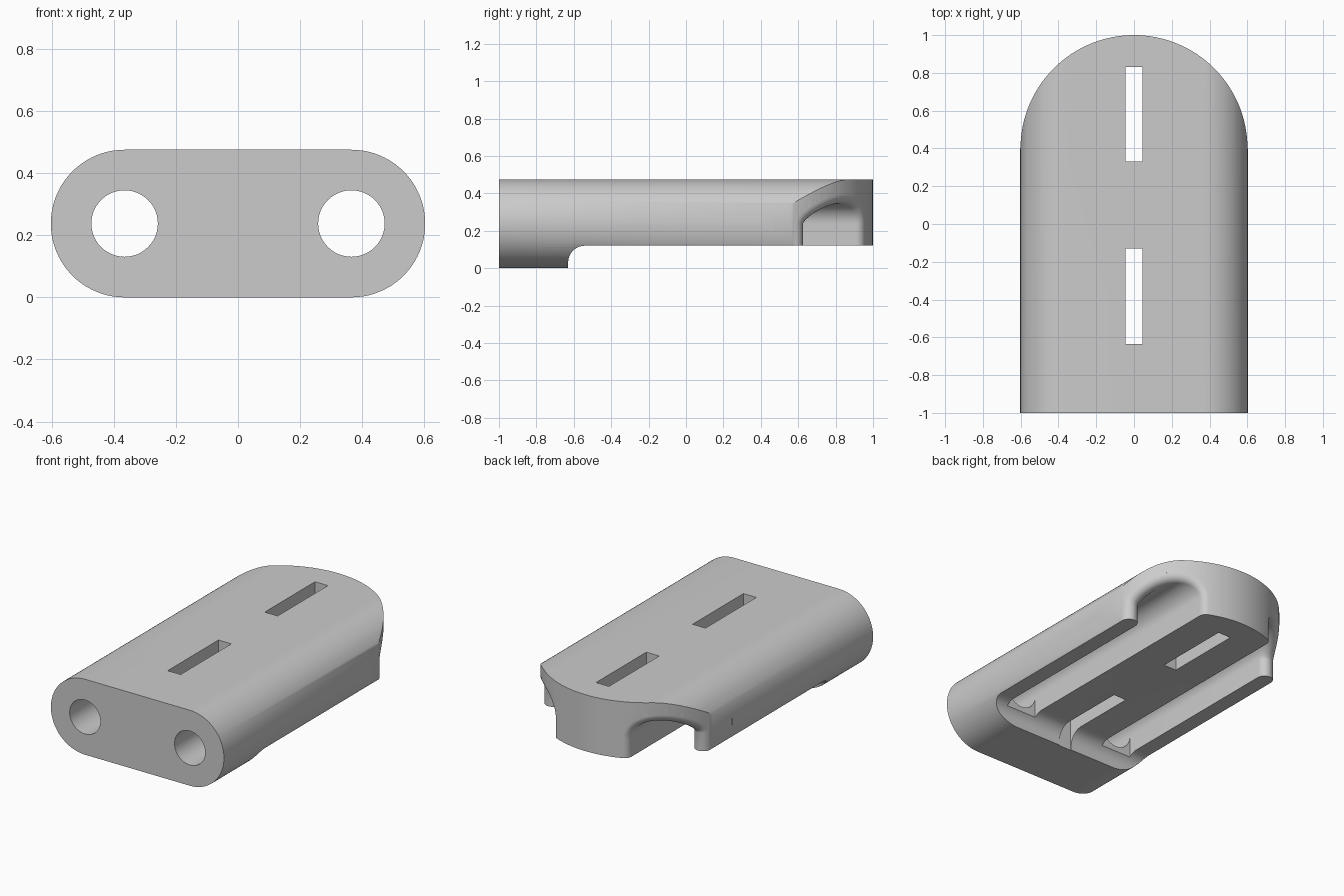
import bpy, bmesh
from math import sin, cos, pi, sqrt
from mathutils import Vector

if "Cube" in bpy.data.objects:
    bpy.data.objects.remove(bpy.data.objects["Cube"], do_unlink=True)

HALF_W, MID_Z = 0.6, 0.2375        # body half width and mid height
BORE_X, BORE_R = 0.365, 0.107      # bore centre and radius
BACK_Y, BACK_R = 0.399, 0.601      # rounded back end
LIP = 0.05                         # rounding of the bore mouths
FLOOR = 0.12                       # underside height behind the foot


def loft(name, rings):
    """Closed solid through rings of equal point count."""
    bm = bmesh.new()
    loops = [[bm.verts.new(p) for p in ring] for ring in rings]
    n = len(loops[0])
    for a, b in zip(loops, loops[1:]):
        for i in range(n):
            j = (i + 1) % n
            bm.faces.new((a[i], a[j], b[j], b[i]))
    bm.faces.new(loops[0])
    bm.faces.new(loops[-1])
    bmesh.ops.remove_doubles(bm, verts=bm.verts, dist=1e-5)
    bmesh.ops.recalc_face_normals(bm, faces=bm.faces)
    mesh = bpy.data.meshes.new(name)
    bm.to_mesh(mesh)
    bm.free()
    obj = bpy.data.objects.new(name, mesh)
    bpy.context.collection.objects.link(obj)
    return obj


def arc(cx, cy, r, start, end, steps):
    return [(cx + r * cos(start + (end - start) * i / steps),
             cy + r * sin(start + (end - start) * i / steps)) for i in range(steps + 1)]


def cut(target, tool, operation="DIFFERENCE"):
    mod = target.modifiers.new("cut", "BOOLEAN")
    mod.operation, mod.solver, mod.object = operation, "EXACT", tool
    tool.hide_render = True
    bpy.context.view_layer.objects.active = target
    bpy.ops.object.modifier_apply(modifier=mod.name)
    bpy.data.objects.remove(tool, do_unlink=True)


# Body: stadium section run from front to back
section = (arc(BORE_X, MID_Z, MID_Z, -pi / 2, pi / 2, 40)
           + arc(-BORE_X, MID_Z, MID_Z, pi / 2, 3 * pi / 2, 40))
body = loft("double_bore_body", [[(x, y, z) for x, z in section] for y in (-1, 1.1)])

# Rounded back end, seen in plan
plan = [(-0.8, -1.2), (0.8, -1.2), (0.8, BACK_Y)]
plan += arc(0, BACK_Y, BACK_R, 0, pi, 80) + [(-0.8, BACK_Y)]
cut(body, loft("plan_cutter", [[(x, y, z) for x, y in plan] for z in (-0.3, 0.8)]), "INTERSECT")

# Underside step with a hollow rounded corner behind the front foot
step = [(-0.63, -0.2)] + arc(-0.54, 0.03, 0.09, pi, pi / 2, 16) + [(1.3, FLOOR), (1.3, -0.2)]
cut(body, loft("underside_cutter", [[(x, y, z) for y, z in step] for x in (-0.9, 0.9)]))

# Two tie slots through the full height
for y0, y1 in ((-0.635, -0.13), (0.33, 0.83)):
    box = [(-0.045, y0), (0.045, y0), (0.045, y1), (-0.045, y1)]
    cut(body, loft("slot_cutter", [[(x, y, z) for x, y in box] for z in (-0.3, 0.8)]))

# Bore that opens downward into a groove, with a rounded mouth at the back
STEPS = 24
angles = [(pi * i / STEPS, 0.0) for i in range(STEPS + 1)]
angles += [(pi + pi * i / STEPS, 0.6) for i in range(STEPS + 1)]


def groove_ring(side, y, open_below):
    return [Vector((side * (BORE_X + BORE_R * cos(a)), y,
                    MID_Z + BORE_R * sin(a) - drop * open_below)) for a, drop in angles]


def mouth_ring(side, t, push=0.0):
    """Ring at fraction t of the lip rounding, moved outward by push."""
    ring = []
    for a, drop in angles:
        cx = BORE_X + (BORE_R + LIP) * cos(a)
        reach = BACK_R - LIP
        dy = sqrt(reach * reach - cx * cx)
        centre = Vector((cx, BACK_Y + dy, MID_Z - drop + (BORE_R + LIP) * sin(a)))
        inner = Vector((-cos(a), 0, -sin(a)))
        outer = Vector((cx, dy, 0)) / reach
        angle = inner.angle(outer)
        way = (inner * sin((1 - t) * angle) + outer * sin(t * angle)) / sin(angle)
        p = centre + way * LIP + outer * push
        ring.append(Vector((side * p.x, p.y, p.z)))
    return ring


for side in (1, -1):
    rings = [groove_ring(side, -1.2, 0), groove_ring(side, -0.6, 0), groove_ring(side, -0.6, 1)]
    rings += [mouth_ring(side, i / 10) for i in range(11)]
    rings.append(mouth_ring(side, 1, 0.3))
    cut(body, loft("bore_cutter", rings))

# Single grey finish
grey = bpy.data.materials.new("light_grey")
grey.use_nodes = True
colour = (0.6, 0.6, 0.6, 1)
grey.diffuse_color = colour
grey.node_tree.nodes["Principled BSDF"].inputs["Base Color"].default_value = colour
body.data.materials.clear()
body.data.materials.append(grey)
for face in body.data.polygons:
    face.material_index = 0

bpy.ops.object.select_all(action="DESELECT")
body.select_set(True)
bpy.context.view_layer.objects.active = body
bpy.ops.object.shade_smooth_by_angle(angle=pi / 6)
